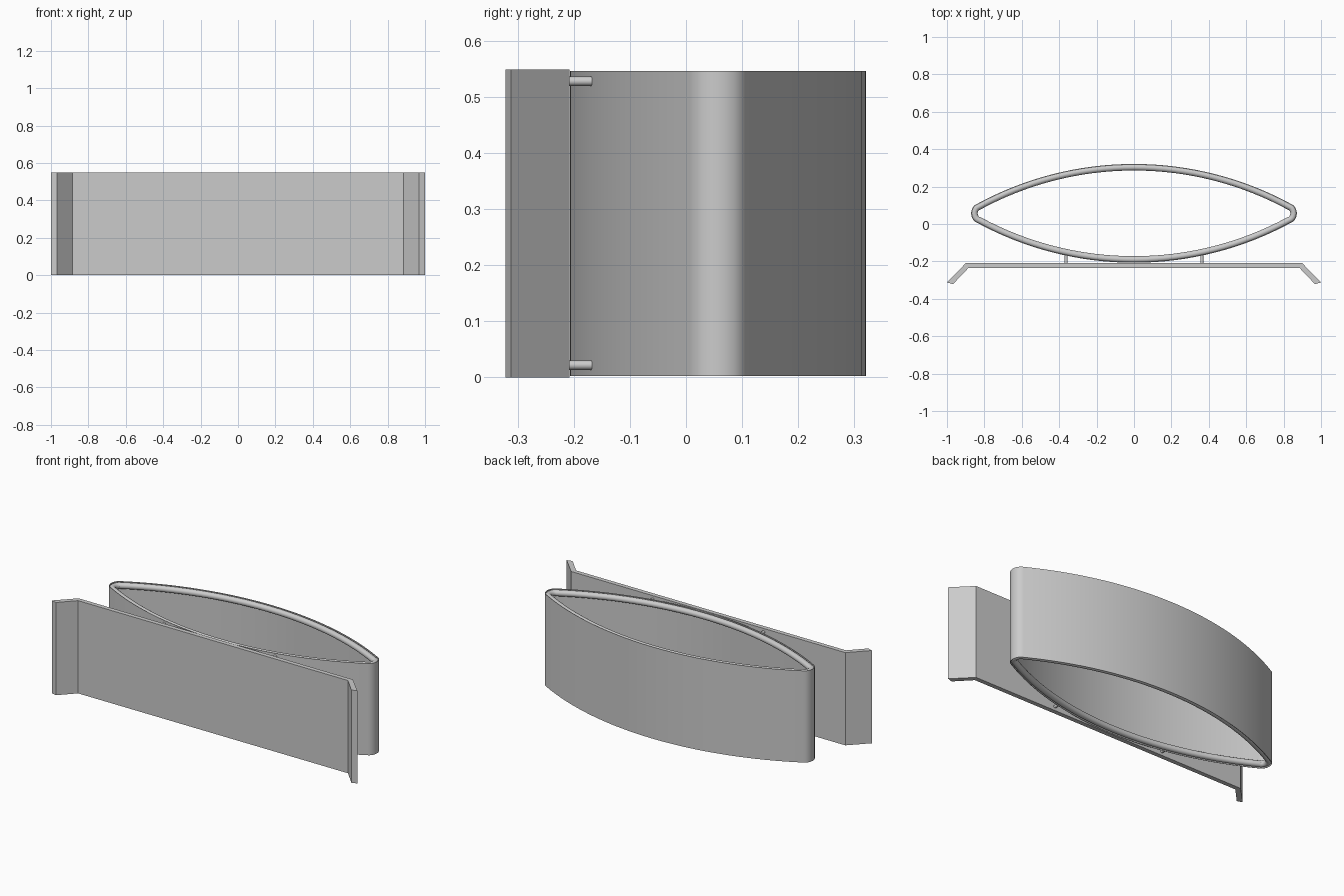
import bpy, bmesh
from math import sin, cos, pi, asin

if "Cube" in bpy.data.objects:
    bpy.data.objects.remove(bpy.data.objects["Cube"])

CY = 0.057                       # centre line of the lens loop


def lens(inset):
    """Closed lens outline: two long arcs joined by small rounded ends."""
    R, r, cx = 1.756, 0.06, 0.811
    half = asin(0.84 / R)
    drop = 0.264 - R             # arc centre relative to CY
    top, n, m = [], 32, 8
    for i in range(n + 1):
        a = half - 2 * half * i / n
        top.append(((R - inset) * sin(a), drop + (R - inset) * cos(a)))
    end = []
    for i in range(1, m):
        a = (pi / 2 - half) * (1 - 2 * i / m)
        end.append((-cx - (r - inset) * cos(a), (r - inset) * sin(a)))
    loop = top + end
    return [(x, CY + y) for x, y in loop + [(-x, -y) for x, y in loop]]


def make(name, bm):
    bmesh.ops.recalc_face_normals(bm, faces=bm.faces)
    me = bpy.data.meshes.new(name)
    bm.to_mesh(me)
    bm.free()
    ob = bpy.data.objects.new(name, me)
    bpy.context.collection.objects.link(ob)
    return ob


def smooth(ob):
    bpy.ops.object.select_all(action='DESELECT')
    ob.select_set(True)
    bpy.context.view_layer.objects.active = ob
    bpy.ops.object.shade_smooth_by_angle(angle=0.6)


def sweep(name, section):
    """Carry a closed (inset, z) section around the lens outline."""
    bm = bmesh.new()
    rings = [[bm.verts.new((x, y, z)) for x, y in lens(d)] for d, z in section]
    for k, a in enumerate(rings):
        b = rings[(k + 1) % len(rings)]
        for i in range(len(a)):
            j = (i + 1) % len(a)
            bm.faces.new((a[i], a[j], b[j], b[i]))
    smooth(make(name, bm))


# Thin lens-shaped wall
sweep("loop_wall", [(0, 0.003), (0, 0.546), (0.003, 0.546), (0.003, 0.003)])

# Round wire rims inside the top and bottom edges
RT = 0.0175
for name, z in (("lower_rim", 0.021), ("upper_rim", 0.528)):
    sweep(name, [(RT - RT * cos(2 * pi * k / 16), z + RT * sin(2 * pi * k / 16))
                 for k in range(16)])

# Mounting plate with bent ends
side = [(0.898, -0.208), (1.0, -0.312), (0.968, -0.322), (0.884, -0.234)]
outline = side + [(-x, y) for x, y in reversed(side)]
bm = bmesh.new()
face = bm.faces.new([bm.verts.new((x, y, 0)) for x, y in outline])
ext = bmesh.ops.extrude_face_region(bm, geom=[face])
bmesh.ops.translate(bm, vec=(0, 0, 0.549),
                    verts=[v for v in ext["geom"] if isinstance(v, bmesh.types.BMVert)])
make("mounting_plate", bm)

# Short pins joining the rims to the plate
for sx, side_name in ((-1, "left"), (1, "right")):
    for z, level in ((0.022, "lower"), (0.528, "upper")):
        bpy.ops.mesh.primitive_cylinder_add(
            vertices=16, radius=0.0083, depth=0.047,
            location=(sx * 0.363, -0.1865, z), rotation=(pi / 2, 0, 0))
        pin = bpy.context.object
        pin.name = f"{level}_{side_name}_pin"
        smooth(pin)
